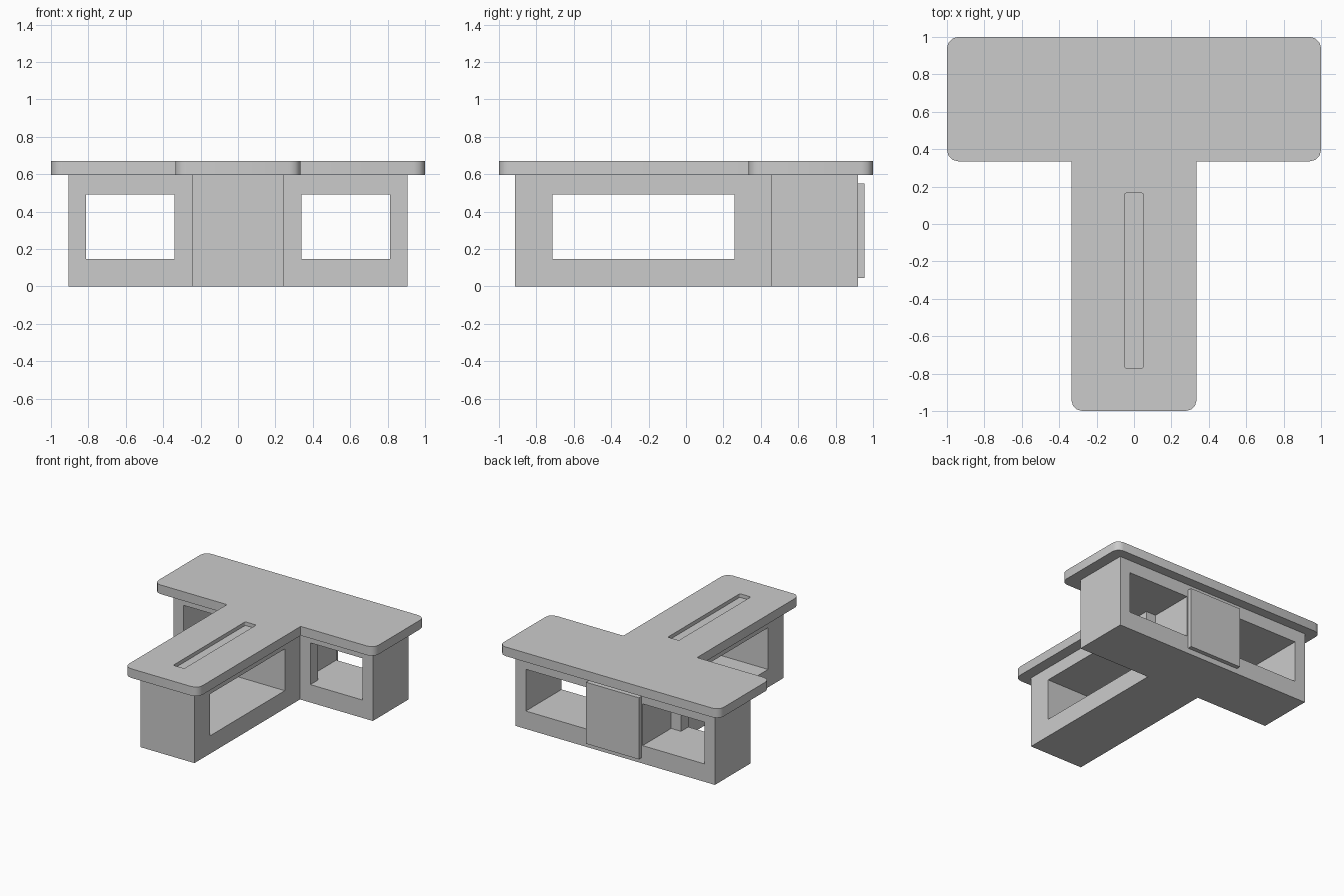
import bpy, bmesh, math

if "Cube" in bpy.data.objects:
    bpy.data.objects.remove(bpy.data.objects["Cube"])


def rounded(points, radius, segs=3):
    """Round the convex corners of a counter-clockwise axis-aligned outline."""
    out, n = [], len(points)
    for i, (x, y) in enumerate(points):
        px, py = points[i - 1]
        nx, ny = points[(i + 1) % n]
        a = (x - px, y - py)
        b = (nx - x, ny - y)
        if radius == 0 or a[0] * b[1] - a[1] * b[0] < 0:
            out.append((x, y))
            continue
        ua = [c / math.hypot(*a) for c in a]
        ub = [c / math.hypot(*b) for c in b]
        cx = x - radius * ua[0] + radius * ub[0]
        cy = y - radius * ua[1] + radius * ub[1]
        for k in range(segs + 1):
            t = k / segs * math.pi / 2
            out.append((cx + radius * (ua[0] * math.sin(t) - ub[0] * math.cos(t)),
                        cy + radius * (ua[1] * math.sin(t) - ub[1] * math.cos(t))))
    return out


def prism(name, points, z0, z1, radius=0.0):
    bm = bmesh.new()
    face = bm.faces.new([bm.verts.new((x, y, z0)) for x, y in rounded(points, radius)])
    top = bmesh.ops.extrude_face_region(bm, geom=[face])["geom"]
    bmesh.ops.translate(bm, vec=(0, 0, z1 - z0),
                        verts=[g for g in top if isinstance(g, bmesh.types.BMVert)])
    bmesh.ops.recalc_face_normals(bm, faces=bm.faces)
    mesh = bpy.data.meshes.new(name)
    bm.to_mesh(mesh)
    bm.free()
    ob = bpy.data.objects.new(name, mesh)
    bpy.context.collection.objects.link(ob)
    return ob


def rect(x0, x1, y0, y1):
    return [(x0, y0), (x1, y0), (x1, y1), (x0, y1)]


def tee(half_bar, half_stem, front, inner, back):
    return [(-half_stem, front), (half_stem, front), (half_stem, inner), (half_bar, inner),
            (half_bar, back), (-half_bar, back), (-half_bar, inner), (-half_stem, inner)]


def cut(target, name, points, z0, z1, radius=0.0):
    cutter = prism(name, points, z0, z1, radius)
    mod = target.modifiers.new(name, 'BOOLEAN')
    mod.operation = 'DIFFERENCE'
    mod.solver = 'EXACT'
    mod.object = cutter
    bpy.context.view_layer.objects.active = target
    bpy.ops.object.modifier_apply(modifier=name)
    bpy.data.objects.remove(cutter)


# T-shaped counter top with a shallow slot
top = prism("counter_top", tee(1, 0.335, -1, 0.335, 1), 0.595, 0.67, 0.06)
cut(top, "slot_cutter", rect(-0.05, 0.05, -0.77, 0.165), 0.64, 0.75, 0.01)

# T-shaped base
base = prism("base", tee(0.907, 0.245, -0.915, 0.455, 0.92), 0, 0.595)

# Shelf opening through the stem
cut(base, "stem_cutter", rect(-0.5, 0.5, -0.715, 0.258), 0.147, 0.49)

# Shelf openings through both wings, narrower at the front
for s, side in ((-1, "left"), (1, "right")):
    x = sorted((s * 0.25, s * 0.812))
    f = sorted((s * 0.34, s * 0.812))
    outline = [(f[0], 0.3), (f[1], 0.3), (f[1], 0.55), (x[1], 0.55),
               (x[1], 1.1), (x[0], 1.1), (x[0], 0.55), (f[0], 0.55)]
    clean = [p for i, p in enumerate(outline) if p != outline[i - 1]]
    clean = [p for p in clean if not (p[1] == 0.55 and abs(p[0]) == 0.812)]
    cut(base, side + "_wing_cutter", clean, 0.147, 0.49)

# Raised panel on the back
prism("back_panel", rect(-0.24, 0.24, 0.91, 0.955), 0.045, 0.55)

# Smooth only the rounded corners of the top
bpy.ops.object.select_all(action='DESELECT')
top.select_set(True)
bpy.context.view_layer.objects.active = top
bpy.ops.object.shade_smooth_by_angle(angle=math.radians(35))
